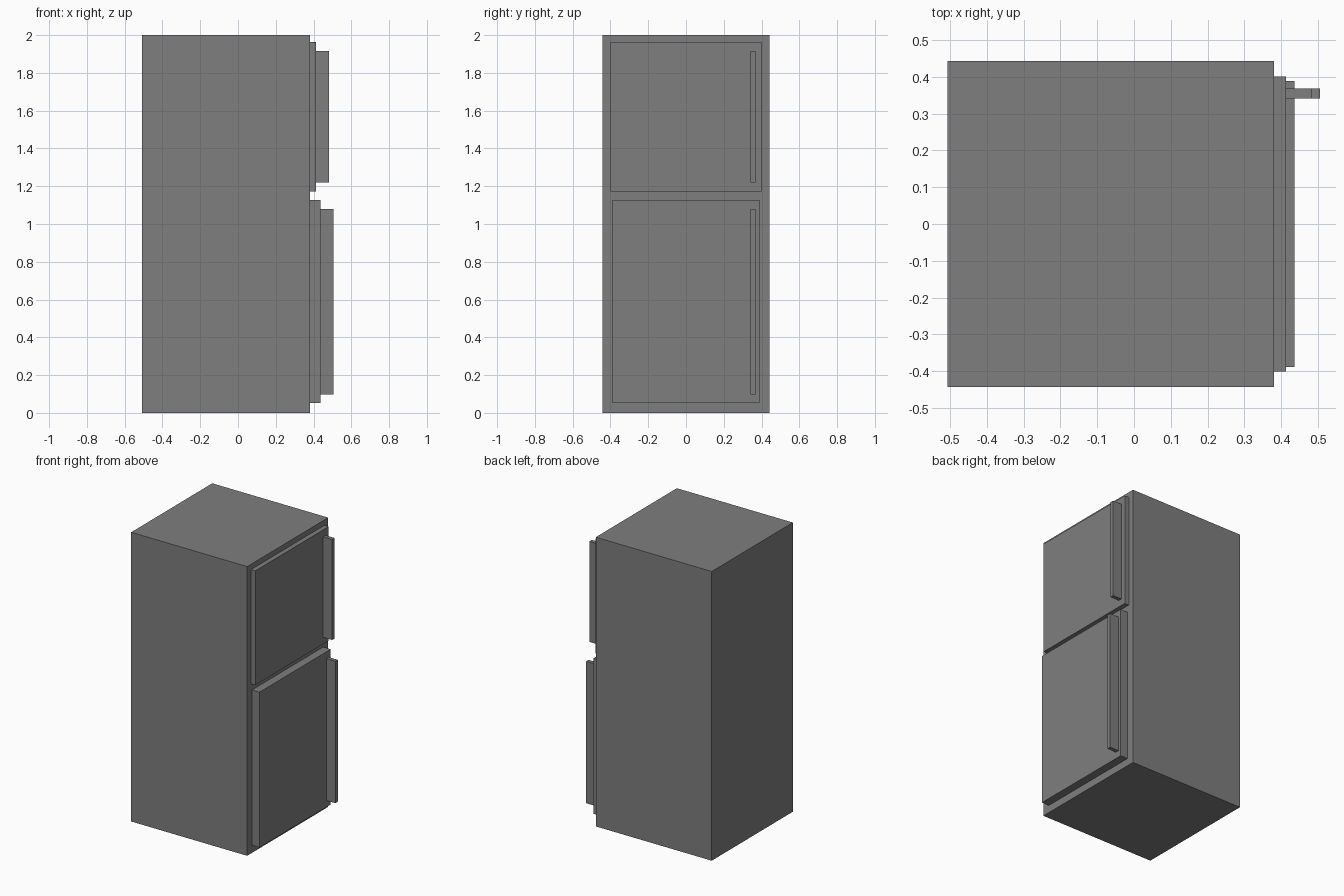
import bpy

default = bpy.data.objects.get("Cube")
if default:
    bpy.data.objects.remove(default, do_unlink=True)

# One grey finish for the whole appliance
grey = bpy.data.materials.new("grey_metal")
grey.use_nodes = True
colour = (0.21, 0.21, 0.21, 1)
grey.diffuse_color = colour
grey.node_tree.nodes["Principled BSDF"].inputs["Base Color"].default_value = colour


def box(name, x, y, z):
    """Add a box spanning the given (low, high) range on each axis."""
    spans = (x, y, z)
    bpy.ops.mesh.primitive_cube_add(size=1, location=[(a + b) / 2 for a, b in spans])
    obj = bpy.context.object
    obj.name = name
    obj.scale = [b - a for a, b in spans]
    bpy.ops.object.transform_apply(location=False, rotation=False, scale=True)
    obj.data.materials.append(grey)
    return obj


# Cabinet, with its doors on the +x side
face_x = 0.38
box("cabinet", (-0.507, face_x), (-0.443, 0.443), (0, 2))

# Each door carries a tall handle near its free edge
handle_y = (0.341, 0.368)
handle_depth = 0.069
doors = [
    ("freezer", 0.413, 0.401, (1.173, 1.963), (1.22, 1.915)),
    ("fridge", 0.437, 0.389, (0.052, 1.126), (0.098, 1.079)),
]
for name, front_x, half_width, door_z, handle_z in doors:
    box(name + "_door", (face_x, front_x), (-half_width, half_width), door_z)
    box(name + "_handle", (front_x, front_x + handle_depth), handle_y, handle_z)
